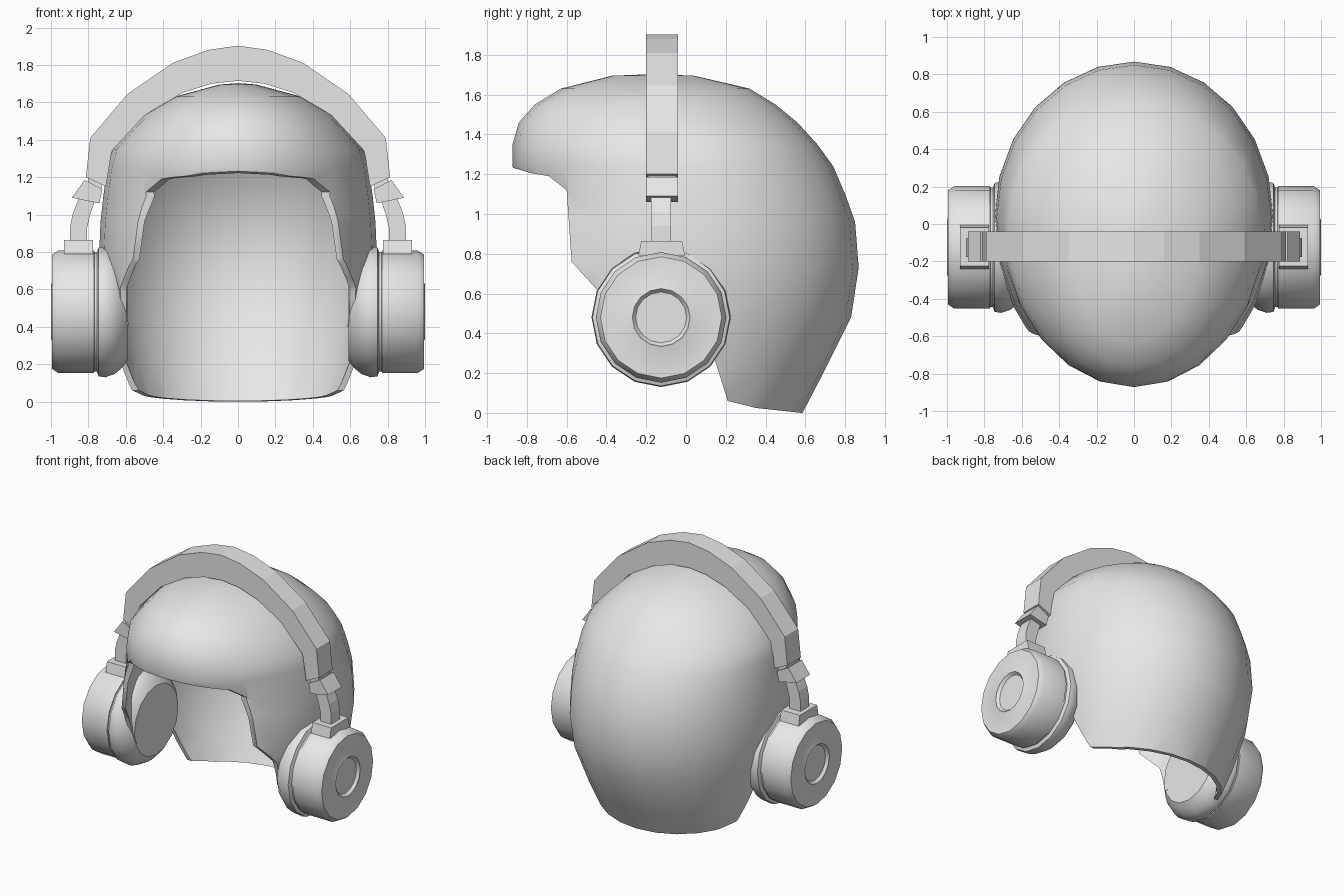
import bpy, bmesh, math
from mathutils import Vector

cube = bpy.data.objects.get("Cube")
if cube:
    bpy.data.objects.remove(cube)

grey = bpy.data.materials.new("plain_grey")
grey.use_nodes = True
colour = (0.8, 0.8, 0.8, 1)
grey.diffuse_color = colour
grey.node_tree.nodes["Principled BSDF"].inputs["Base Color"].default_value = colour


def finish(bm, name, angle=None):
    """Turn a bmesh into an object, smoothing edges below the angle."""
    bmesh.ops.recalc_face_normals(bm, faces=bm.faces)
    mesh = bpy.data.meshes.new(name)
    bm.to_mesh(mesh)
    bm.free()
    mesh.materials.append(grey)
    ob = bpy.data.objects.new(name, mesh)
    bpy.context.collection.objects.link(ob)
    if angle:
        smooth(ob, angle)
    return ob


def smooth(ob, angle):
    bpy.ops.object.select_all(action="DESELECT")
    ob.select_set(True)
    bpy.context.view_layer.objects.active = ob
    bpy.ops.object.shade_smooth_by_angle(angle=math.radians(angle))


def bridge(bm, a, b):
    n = len(a)
    for i in range(n):
        bm.faces.new((a[i], a[(i + 1) % n], b[(i + 1) % n], b[i]))


def prism(bm, start, end):
    """Solid between two matching outlines."""
    a = [bm.verts.new(p) for p in start]
    b = [bm.verts.new(p) for p in end]
    bm.faces.new(a)
    bm.faces.new(b)
    bridge(bm, a, b)


def strip(name, outer, inner, y0, y1, side):
    """Plate drawn between two lines in x, z and extruded along y."""
    bm = bmesh.new()
    rings = []
    for (ox, oz), (ix, iz) in zip(outer, inner):
        rings.append([bm.verts.new((side * x, y, z)) for x, z, y in
                      ((ox, oz, y0), (ox, oz, y1), (ix, iz, y1), (ix, iz, y0))])
    for a, b in zip(rings, rings[1:]):
        bridge(bm, a, b)
    bm.faces.new(rings[0])
    bm.faces.new(rings[-1])
    return finish(bm, name)


# Helmet dome: height, front, middle, back and half width of each ring
rings = [(1.695, -.37, -.16, .04, .1), (1.63, -.63, -.12, .32, .34),
         (1.55, -.76, -.1, .45, .48), (1.46, -.84, -.06, .56, .57),
         (1.35, -.872, -.02, .66, .67), (1.24, -.872, 0, .74, .7),
         (1.1, -.83, .02, .8, .72), (.96, -.88, .03, .85, .735),
         (.73, -.92, .04, .868, .745), (.48, -.92, .05, .83, .71),
         (.2, -.9, .05, .69, .64), (-.03, -.9, .05, .57, .56)]
columns = 24
bm = bmesh.new()
loops = []
for z, front, mid, back, width in rings:
    loop = []
    for i in range(columns):
        t = math.tau * i / columns
        s = math.cos(t)
        y = mid + s * (back - mid if s > 0 else mid - front)
        loop.append(bm.verts.new((width * math.sin(t), y, z)))
    loops.append(loop)
for a, b in zip(loops, loops[1:]):
    bridge(bm, a, b)
crown = bm.verts.new((0, -.16, 1.703))
for i in range(columns):
    bm.faces.new((loops[0][i], loops[0][(i + 1) % columns], crown))
helmet = finish(bm, "helmet_shell")
shell = helmet.modifiers.new("thickness", "SOLIDIFY")
shell.thickness = .03
shell.offset = -1

# Cutter for the face opening, cheek flaps and neck edge
opening = [(-1.2, 1.235), (-.87, 1.232), (-.78, 1.205), (-.69, 1.19), (-.6, 1.12),
           (-.575, .76), (-.44, .61), (-.37, .4), (.1, .4), (.15, .25), (.21, .06),
           (.35, .025), (.58, 0), (1.2, -.01), (1.2, -.3), (-1.2, -.3)]
bm = bmesh.new()
prism(bm, [(-1.2, y, z) for y, z in opening], [(1.2, y, z) for y, z in opening])
cutter = finish(bm, "opening_cutter")
cutter.hide_render = True
cut = helmet.modifiers.new("opening", "BOOLEAN")
cut.operation = "DIFFERENCE"
cut.solver = "EXACT"
cut.object = cutter
bpy.context.view_layer.update()
cut_mesh = bpy.data.meshes.new_from_object(
    helmet.evaluated_get(bpy.context.evaluated_depsgraph_get()))
helmet.modifiers.clear()
helmet.data = cut_mesh
bpy.data.objects.remove(cutter)
smooth(helmet, 40)

# Headband arch over the crown
half_out = [(.813, 1.2), (.79, 1.41), (.59, 1.645), (.35, 1.81), (.16, 1.88)]
half_in = [(.706, 1.15), (.675, 1.34), (.5, 1.53), (.3, 1.65), (.14, 1.7)]


def arch(half, top):
    return half + [(0, top)] + [(-x, z) for x, z in reversed(half)]


strip("headband", arch(half_out, 1.903), arch(half_in, 1.715), -.2, -.04, 1)

# Ear cup outline: distance along x and radius
cup = [(.59, .26), (.62, .3), (.66, .333), (.71, .35), (.745, .345), (.755, .32),
       (.768, .32), (.77, .328), (.96, .328), (.995, .305), (.995, .155),
       (1, .145), (.98, .128), (.98, 0)]
sides = 16
for side, label in ((1, "left"), (-1, "right")):
    bm = bmesh.new()
    loops = []
    for x, r in cup[:-1]:
        loops.append([bm.verts.new((side * x, -.125 + r * math.sin(math.tau * i / sides),
                                    .48 + r * math.cos(math.tau * i / sides)))
                      for i in range(sides)])
    for a, b in zip(loops, loops[1:]):
        bridge(bm, a, b)
    bm.faces.new(loops[0])
    bm.faces.new(loops[-1])
    finish(bm, label + "_ear_cup", 35)

    # Foot on top of the cup
    bm = bmesh.new()
    outlines = []
    for z, grow in ((.79, .015), (.865, 0)):
        outlines.append([(side * x, y, z) for x, y in
                         ((.775, -.225 - grow), (.93, -.225 - grow),
                          (.93, -.02 + grow), (.775, -.02 + grow))])
    prism(bm, *outlines)
    finish(bm, label + "_cup_foot")

    # Curved stem, clamp block and the slim neck under the headband
    strip(label + "_stem", [(.845, 1.1), (.882, 1.01), (.897, .94), (.897, .85)],
          [(.76, 1.09), (.79, 1), (.807, .93), (.807, .85)], -.177, -.075, side)
    strip(label + "_clamp", [(.82, 1.185), (.888, 1.09)],
          [(.725, 1.135), (.742, 1.06)], -.2, -.04, side)
    strip(label + "_clamp_neck", [(.8, 1.24), (.8, 1.15)],
          [(.72, 1.2), (.735, 1.12)], -.19, -.05, side)
